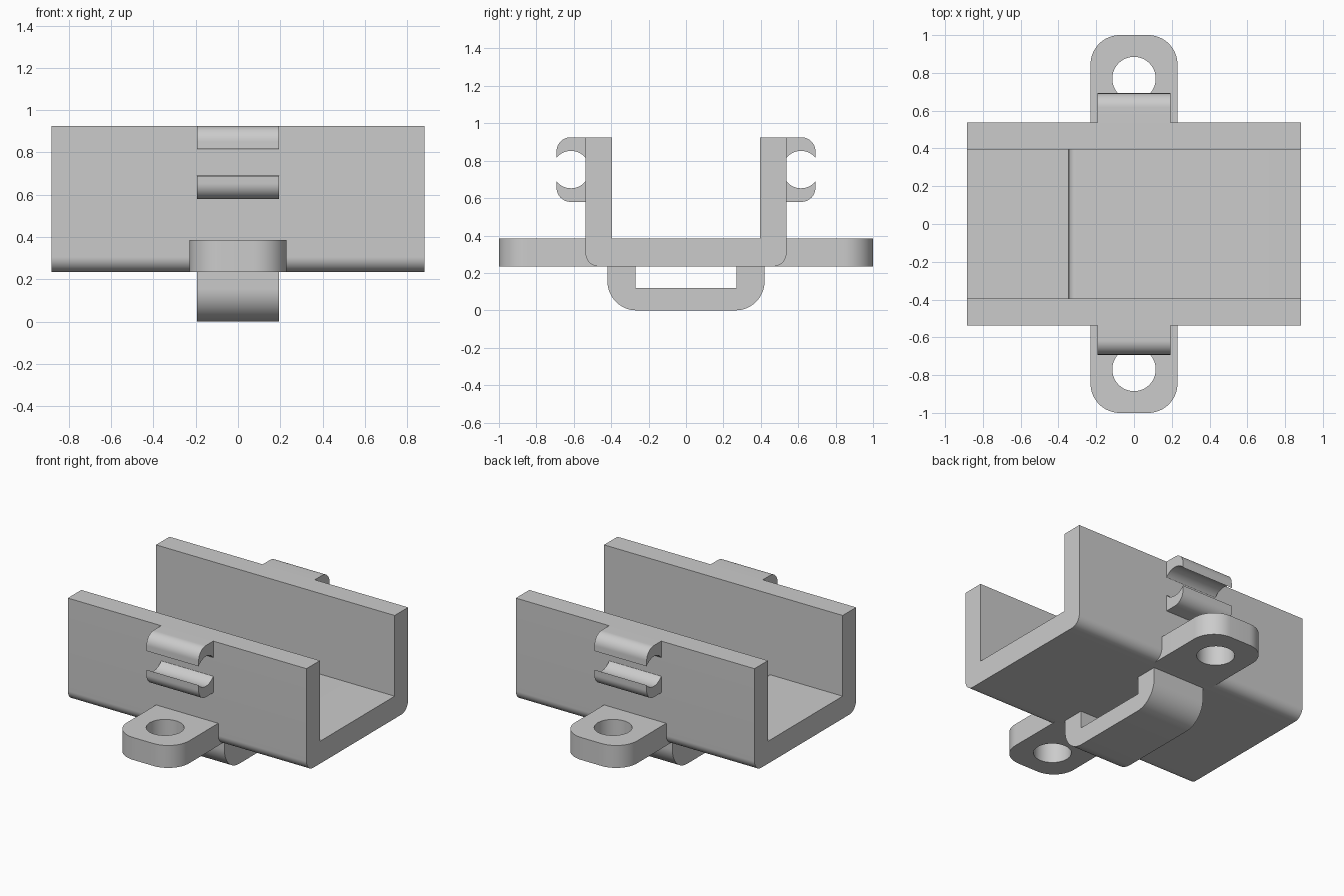
import bpy, bmesh, math
from mathutils import Vector

cube = bpy.data.objects.get("Cube")
if cube:
    bpy.data.objects.remove(cube, do_unlink=True)

GREY = (0.6, 0.6, 0.6, 1)
mat = bpy.data.materials.new("light grey plastic")
mat.use_nodes = True
mat.diffuse_color = GREY
mat.node_tree.nodes["Principled BSDF"].inputs["Base Color"].default_value = GREY


def arc(cx, cy, r, start, end, n=16):
    angles = [math.radians(start + (end - start) * i / n) for i in range(n + 1)]
    return [(cx + r * math.cos(t), cy + r * math.sin(t)) for t in angles]


def prism(name, axis, lo, hi, outline, hole=None, mirror=False):
    """Extrude a flat outline (with optional hole) along an axis."""
    place = {"x": lambda a, b, d: (d, a, b),
             "y": lambda a, b, d: (a, d, b),
             "z": lambda a, b, d: (a, b, d)}[axis]
    bm = bmesh.new()
    loops = [[bm.verts.new(place(a, b, lo)) for a, b in pts]
             for pts in (outline, hole) if pts]
    if hole:
        edges = [bm.edges.new((v, loop[i - 1])) for loop in loops for i, v in enumerate(loop)]
        bmesh.ops.triangle_fill(bm, use_beauty=True, edges=edges)
    else:
        bm.faces.new(loops[0])
    ext = bmesh.ops.extrude_face_region(bm, geom=bm.faces[:])
    moved = [g for g in ext["geom"] if isinstance(g, bmesh.types.BMVert)]
    bmesh.ops.translate(bm, verts=moved, vec=Vector(place(0, 0, hi - lo)))
    bmesh.ops.recalc_face_normals(bm, faces=bm.faces)
    mesh = bpy.data.meshes.new(name)
    bm.to_mesh(mesh)
    bm.free()
    mesh.materials.append(mat)
    obj = bpy.data.objects.new(name, mesh)
    bpy.context.collection.objects.link(obj)
    bpy.ops.object.select_all(action="DESELECT")
    obj.select_set(True)
    bpy.context.view_layer.objects.active = obj
    bpy.ops.object.shade_smooth_by_angle(angle=math.radians(30))
    if mirror:
        mod = obj.modifiers.new("Mirror", "MIRROR")
        mod.use_axis = (False, True, False)
    return obj


LENGTH, STRAP = 0.883, 0.193      # half widths along x
BASE, FLOOR, TOP = 0.235, 0.385, 0.925
INNER, OUTER = 0.395, 0.537       # wall faces along y

# Side walls with a rounded lower outside corner
prism("side_walls", "x", -LENGTH, LENGTH,
      [(INNER, BASE)] + arc(OUTER - 0.07, BASE + 0.07, 0.07, -90, 0)
      + [(OUTER, TOP), (INNER, TOP)], mirror=True)

# Floor with a narrow round-lipped cross groove
prism("floor", "y", -INNER, INNER,
      [(-LENGTH, BASE), (LENGTH, BASE), (LENGTH, FLOOR)]
      + arc(-0.305, FLOOR - 0.04, 0.04, 90, 180, 10)
      + [(-0.346, FLOOR - 0.04), (-0.346, FLOOR), (-LENGTH, FLOOR)])

# Mounting tabs with screw holes
tab = [(-0.23, 0.45), (0.23, 0.45)] + arc(0.075, 0.845, 0.155, 0, 90) \
    + arc(-0.075, 0.845, 0.155, 90, 180)
prism("mounting_tabs", "z", BASE, FLOOR, tab,
      hole=arc(0, 0.77, 0.115, 0, 352.5, 47), mirror=True)

# Open round clips on the outside of the walls
TIP, LOW, R = 0.692, 0.58, 0.075
socket = [(max(y, OUTER - 0.005), z) for y, z in arc(0.615, 0.7525, 0.1, -39, -321, 48)]
prism("side_clips", "x", -STRAP, STRAP,
      [(0.5, LOW)] + arc(TIP - R, LOW + R, R, -90, 0) + socket
      + arc(TIP - R, TOP - R, R, 0, 90) + [(0.5, TOP)], mirror=True)

# Strap loop underneath
OUT, IN, BEND = 0.42, 0.27, 0.155
prism("strap_loop", "x", -STRAP, STRAP,
      [(-OUT, BASE + 0.01)] + arc(BEND - OUT, BEND, BEND, 180, 270)
      + arc(OUT - BEND, BEND, BEND, 270, 360)
      + [(OUT, BASE + 0.01), (IN, BASE + 0.01), (IN, 0.118),
         (-IN, 0.118), (-IN, BASE + 0.01)])
